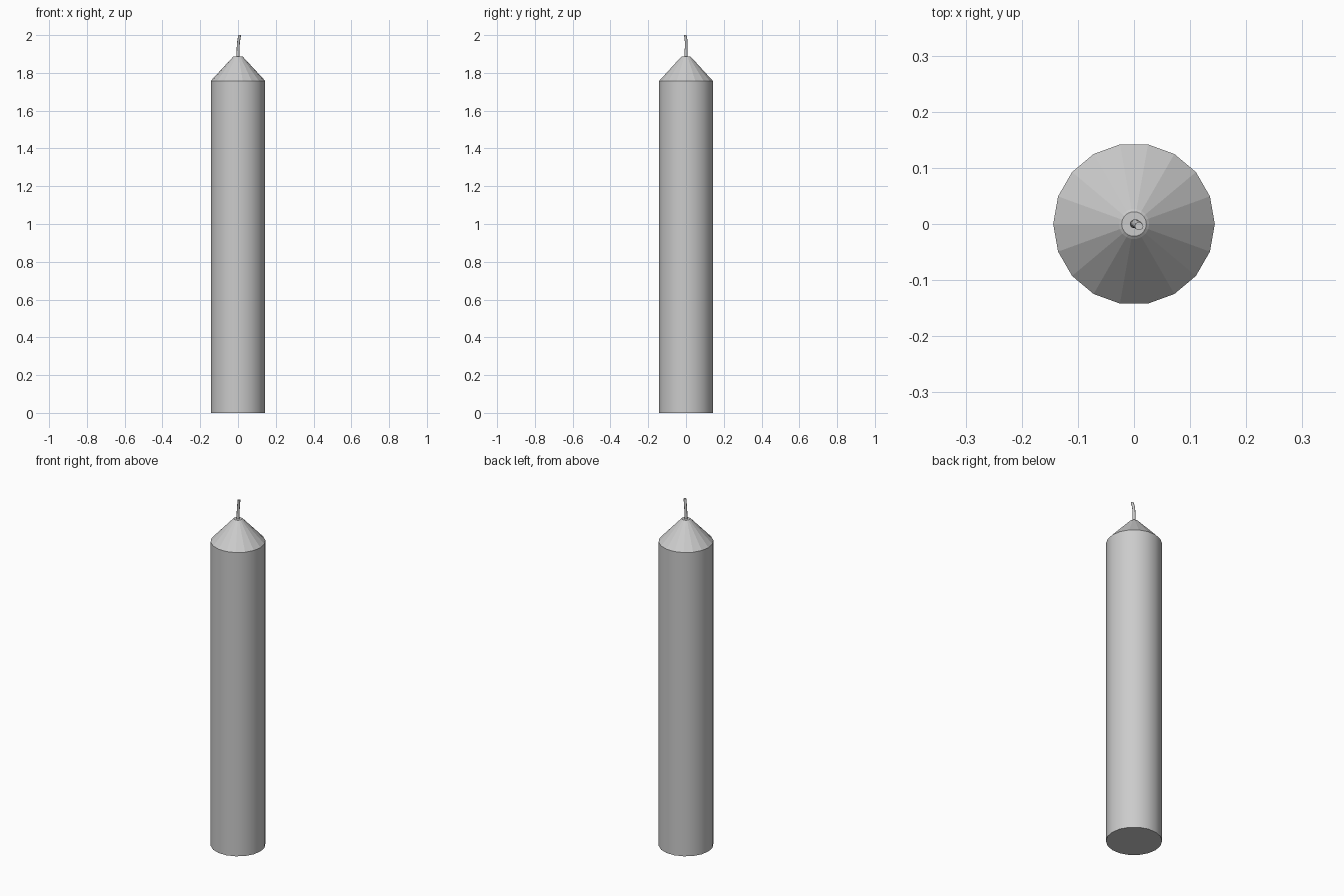
import bpy, bmesh
from math import cos, sin, pi
from mathutils import Vector

if "Cube" in bpy.data.objects:
    bpy.data.objects.remove(bpy.data.objects["Cube"])


def loft(name, rings, sides, smooth_bands):
    """Skin a stack of circles (centre, radius) and cap both ends."""
    bm = bmesh.new()
    loops = [[bm.verts.new(Vector(c) + Vector((r * cos(2 * pi * i / sides),
                                               r * sin(2 * pi * i / sides), 0)))
              for i in range(sides)] for c, r in rings]
    for band, (a, b) in enumerate(zip(loops, loops[1:])):
        for i in range(sides):
            j = (i + 1) % sides
            face = bm.faces.new((a[i], a[j], b[j], b[i]))
            face.smooth = band in smooth_bands
    bm.faces.new(loops[0][::-1])
    bm.faces.new(loops[-1])
    mesh = bpy.data.meshes.new(name)
    bm.to_mesh(mesh)
    bm.free()
    obj = bpy.data.objects.new(name, mesh)
    bpy.context.collection.objects.link(obj)
    return obj


# Wax body: smooth shaft, faceted taper, small flat tip
loft("wax_body", [((0, 0, 0), 0.144), ((0, 0, 1.758), 0.144),
                  ((0, 0, 1.884), 0.027), ((0, 0, 1.888), 0.022)], 18, {0})

# Wick: thin tube with a slight bend towards the front right
path = [(0, 0, 1.87), (0, 0, 1.915), (0.001, 0.001, 1.94),
        (0.003, 0.001, 1.965), (0.006, -0.001, 1.985), (0.009, -0.004, 2.0)]
loft("wick", [(p, 0.0075) for p in path], 10, set(range(5)))
